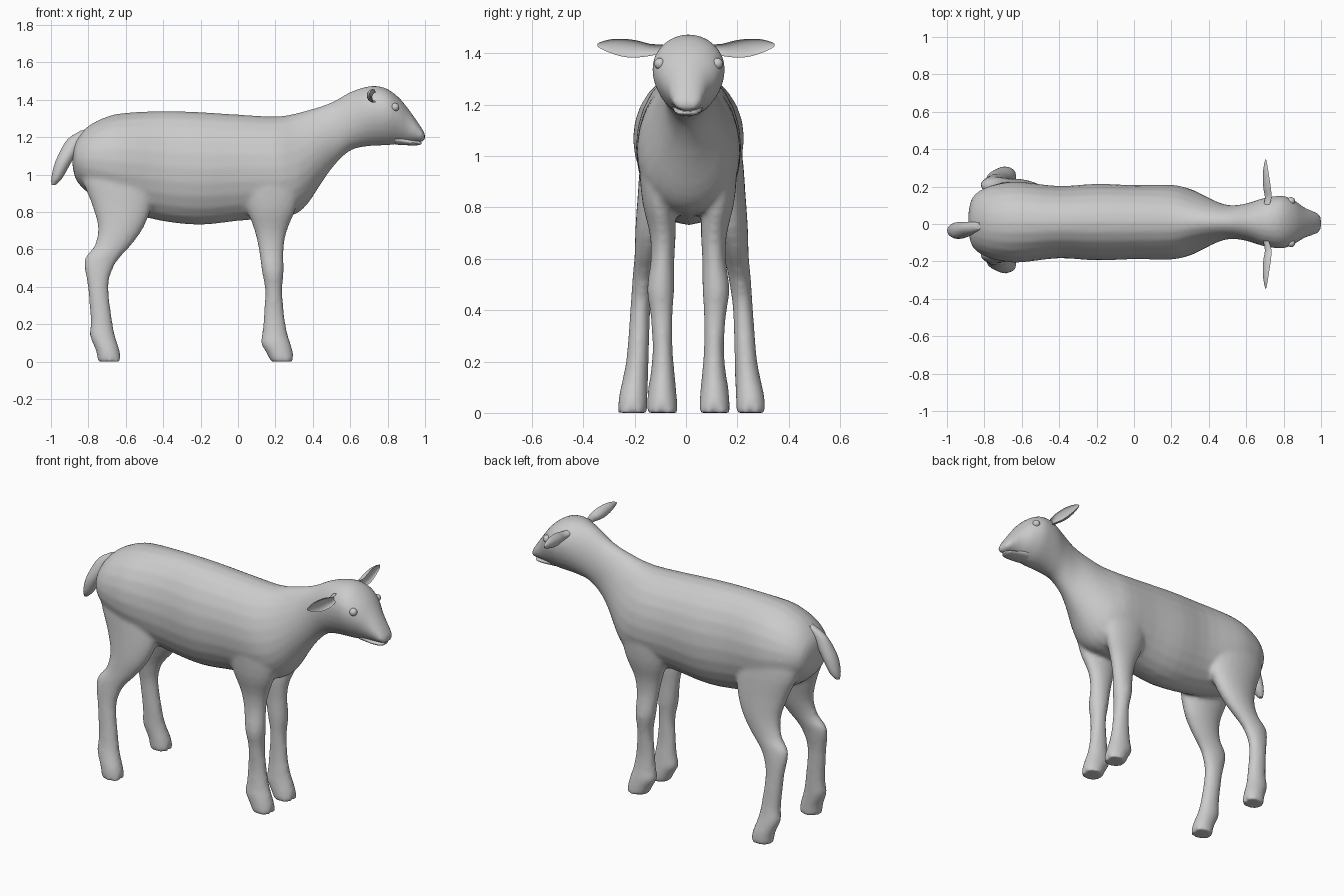
import bpy, bmesh, math

N = 24


def smooth_rows(rows, steps):
    """Catmull-Rom interpolation through the section rows."""
    out = []
    for i in range(len(rows) - 1):
        p0, p1 = rows[max(i - 1, 0)], rows[i]
        p2, p3 = rows[i + 1], rows[min(i + 2, len(rows) - 1)]
        for s in range(steps):
            t = s / steps
            out.append([0.5 * (2 * b + (c - a) * t + (2 * a - 5 * b + 4 * c - d) * t * t
                               + (3 * b - a - 3 * c + d) * t ** 3)
                        for a, b, c, d in zip(p0, p1, p2, p3)])
    return out + [list(rows[-1])]


def shade(*obs):
    bpy.ops.object.select_all(action='DESELECT')
    for ob in obs:
        ob.select_set(True)
    bpy.context.view_layer.objects.active = obs[0]
    bpy.ops.object.shade_smooth_by_angle(angle=math.radians(40))


def finish(bm, name):
    bmesh.ops.recalc_face_normals(bm, faces=bm.faces)
    me = bpy.data.meshes.new(name)
    bm.to_mesh(me)
    bm.free()
    ob = bpy.data.objects.new(name, me)
    bpy.context.collection.objects.link(ob)
    shade(ob)
    return ob


def loft(name, rows, place, steps=3, cup=False, cloven=False):
    """Row = (position, low, high, side centre, half width, egg factor)."""
    bm = bmesh.new()
    rings = []
    for t, lo, hi, c, w, egg in smooth_rows([tuple(r) + (0,) * (6 - len(r)) for r in rows], steps):
        ring = []
        for k in range(N):
            a = 2 * math.pi * k / N
            u, v = math.cos(a), math.sin(a)
            h = (lo + hi) / 2 + (hi - lo) / 2 * v
            if cup and u > 0:
                u *= -0.5
            if cloven and t < 0.03 and k == N // 4:
                h -= 0.025
            ring.append(bm.verts.new(place(t, h, c + w * u * (1 + egg * v))))
        rings.append(ring)
    for r, q in zip(rings, rings[1:]):
        for k in range(N):
            j = (k + 1) % N
            bm.faces.new((r[k], r[j], q[j], q[k]))
    bm.faces.new(rings[0])
    bm.faces.new(rings[-1])
    return finish(bm, name)


# Torso, neck and head as one lengthwise skin
body = loft("body", [
    (-.885, 1.05, 1.13, .01, .05), (-.865, .97, 1.19, .01, .13), (-.8, .9, 1.26, .01, .182),
    (-.7, .84, 1.31, .01, .21), (-.6, .8, 1.33, .01, .215), (-.4, .75, 1.34, .01, .193),
    (-.2, .731, 1.334, .01, .205), (0, .752, 1.321, .01, .198), (.2, .768, 1.311, .01, .2, -.08),
    (.3, .785, 1.325, .01, .175, -.2), (.37, .84, 1.344, .01, .143, -.2),
    (.45, .96, 1.367, .01, .106, -.1), (.52, 1.055, 1.396, .01, .09), (.6, 1.128, 1.441, .01, .1),
    (.68, 1.149, 1.468, .01, .125, .1), (.74, 1.154, 1.474, .01, .136, .15),
    (.8, 1.156, 1.457, .01, .138, .2), (.86, 1.163, 1.412, .01, .114, .2),
    (.91, 1.168, 1.352, .007, .082, .1), (.96, 1.174, 1.282, .005, .063),
    (.99, 1.176, 1.235, .005, .05), (1.0, 1.186, 1.215, .005, .028),
], lambda t, h, s: (t, s, h))

# Lower jaw below the mouth line
loft("lower_jaw", [
    (.84, 1.16, 1.22, .008, .06), (.92, 1.156, 1.19, .006, .05),
    (.965, 1.157, 1.18, .005, .038), (.98, 1.163, 1.175, .005, .02),
], lambda t, h, s: (t, s, h))

# Tail
loft("tail", [
    (1.235, -.84, -.79, -.01, .02), (1.19, -.91, -.82, -.02, .03), (1.12, -.953, -.86, -.03, .042),
    (1.05, -.983, -.9, -.035, .045), (.98, -.998, -.94, -.035, .034), (.945, -.997, -.975, -.035, .012),
], lambda t, h, s: (h, s, t))

FRONT = [
    (0, .175, .302, .102, .06), (.05, .15, .294, .102, .058), (.1, .122, .28, .102, .054),
    (.15, .13, .264, .1, .047), (.25, .138, .247, .1, .039), (.38, .145, .237, .104, .043),
    (.48, .128, .244, .108, .053), (.6, .111, .244, .1, .046), (.7, .088, .262, .1, .051),
    (.82, .045, .31, .115, .064), (.97, .01, .34, .118, .073), (1.1, .05, .33, .105, .075),
    (1.2, .13, .28, .08, .04)]
HIND = [
    (0, -.75, -.622, .23, .057), (.06, -.76, -.633, .228, .056), (.14, -.792, -.658, .218, .049),
    (.22, -.788, -.673, .21, .043), (.4, -.803, -.693, .2, .039), (.5, -.82, -.668, .19, .042),
    (.56, -.815, -.628, .182, .045), (.62, -.767, -.573, .172, .05), (.72, -.749, -.503, .155, .064),
    (.85, -.785, -.458, .135, .075), (1.0, -.84, -.46, .115, .083), (1.14, -.815, -.52, .095, .075),
    (1.24, -.72, -.6, .07, .04)]
EAR = [
    (.09, 1.40, 1.435, .72, .03), (.14, 1.39, 1.437, .735, .035), (.19, 1.384, 1.45, .732, .04),
    (.24, 1.386, 1.456, .725, .036), (.29, 1.4, 1.455, .717, .026), (.33, 1.417, 1.445, .71, .012),
    (.345, 1.428, 1.437, .706, .004)]

legs = []
for side, label in ((-1, "right"), (1, "left")):
    # Legs with flat cloven hooves; the stance is slightly offset sideways
    legs.append(loft("front_leg", FRONT, lambda t, h, s: (h, side * s + .009, t), cloven=True))
    legs.append(loft("hind_leg", HIND, lambda t, h, s: (h, side * s + .022, t), cloven=True))
    # Cupped leaf-shaped ears
    loft("ear_" + label, EAR, lambda t, h, s: (s, side * t, h), cup=True)
    # Eyes, nearly flush with the face
    bm = bmesh.new()
    bmesh.ops.create_uvsphere(bm, u_segments=16, v_segments=10, radius=.022)
    bmesh.ops.translate(bm, verts=bm.verts, vec=(.84, .01 + side * .112, 1.36))
    finish(bm, "eye_" + label)

# Fuse legs and torso into one skin with softened joins
shade(body, *legs)
bpy.ops.object.join()
body.name = "body_and_legs"
fuse = body.modifiers.new("fuse", 'REMESH')
fuse.mode = 'VOXEL'
fuse.voxel_size = .012
fuse.use_smooth_shade = True
soften = body.modifiers.new("soften", 'SMOOTH')
soften.factor = .5
soften.iterations = 6
